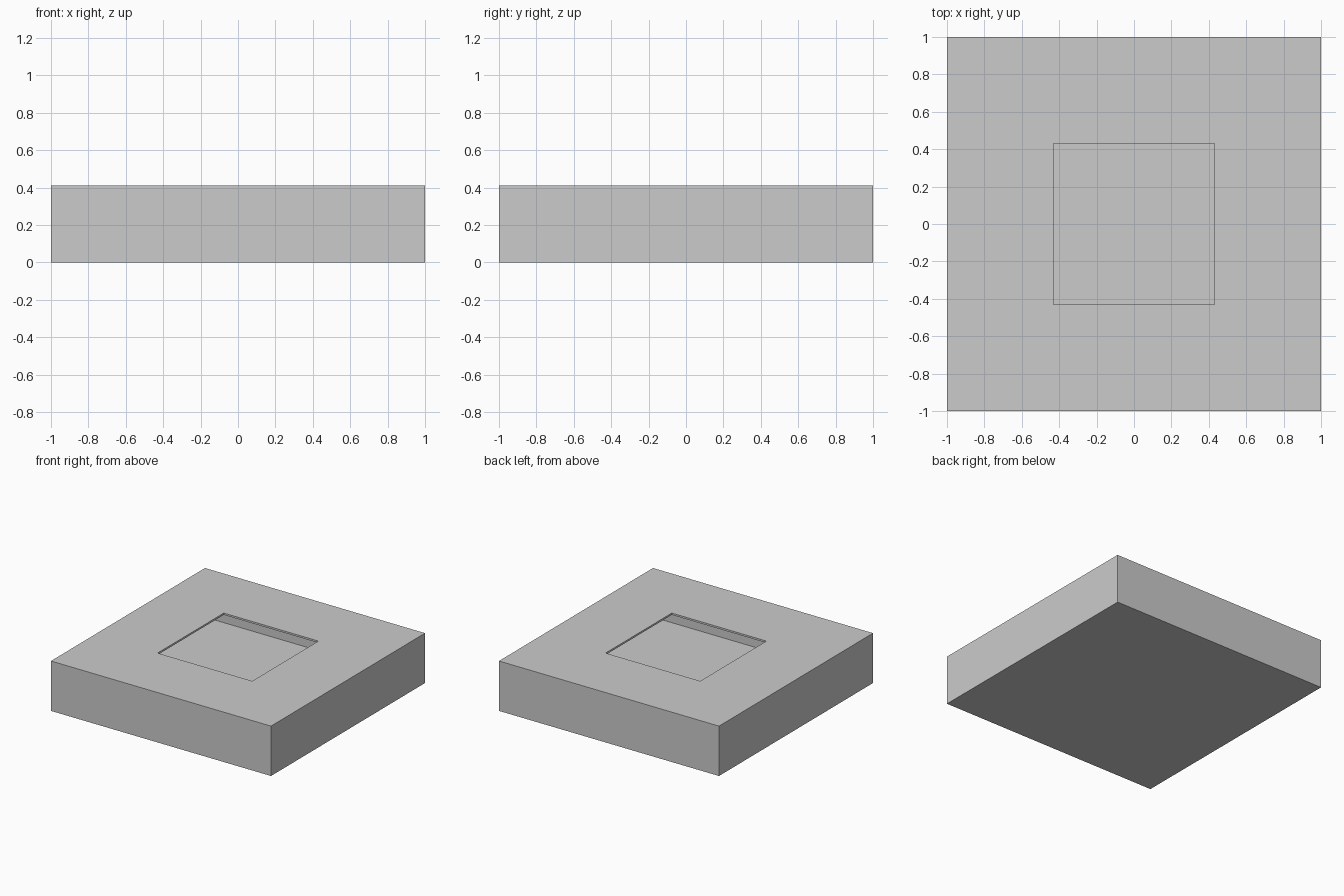
import bpy

if "Cube" in bpy.data.objects:
    bpy.data.objects.remove(bpy.data.objects["Cube"])

WIDTH, HEIGHT = 2.0, 0.41      # outer size
WALL = 0.015                   # shell thickness
OPENING = 0.86                 # square hole in the lid


def block(name, width, z0, z1):
    bpy.ops.mesh.primitive_cube_add(size=1, location=(0, 0, (z0 + z1) / 2))
    ob = bpy.context.object
    ob.name = name
    ob.scale = (width, width, z1 - z0)
    bpy.ops.object.transform_apply(location=True, rotation=False, scale=True)
    return ob


def cut(target, cutter):
    mod = target.modifiers.new(cutter.name, 'BOOLEAN')
    mod.operation = 'DIFFERENCE'
    mod.solver = 'EXACT'
    mod.object = cutter
    bpy.context.view_layer.objects.active = target
    bpy.ops.object.modifier_apply(modifier=mod.name)
    bpy.data.objects.remove(cutter, do_unlink=True)


# Hollow box: thin floor, walls and lid
box = block("hollow_box", WIDTH, 0, HEIGHT)
cut(box, block("cavity", WIDTH - 2 * WALL, WALL, HEIGHT - WALL))

# Square opening in the lid
cut(box, block("lid_opening", OPENING, HEIGHT / 2, HEIGHT + 0.1))
